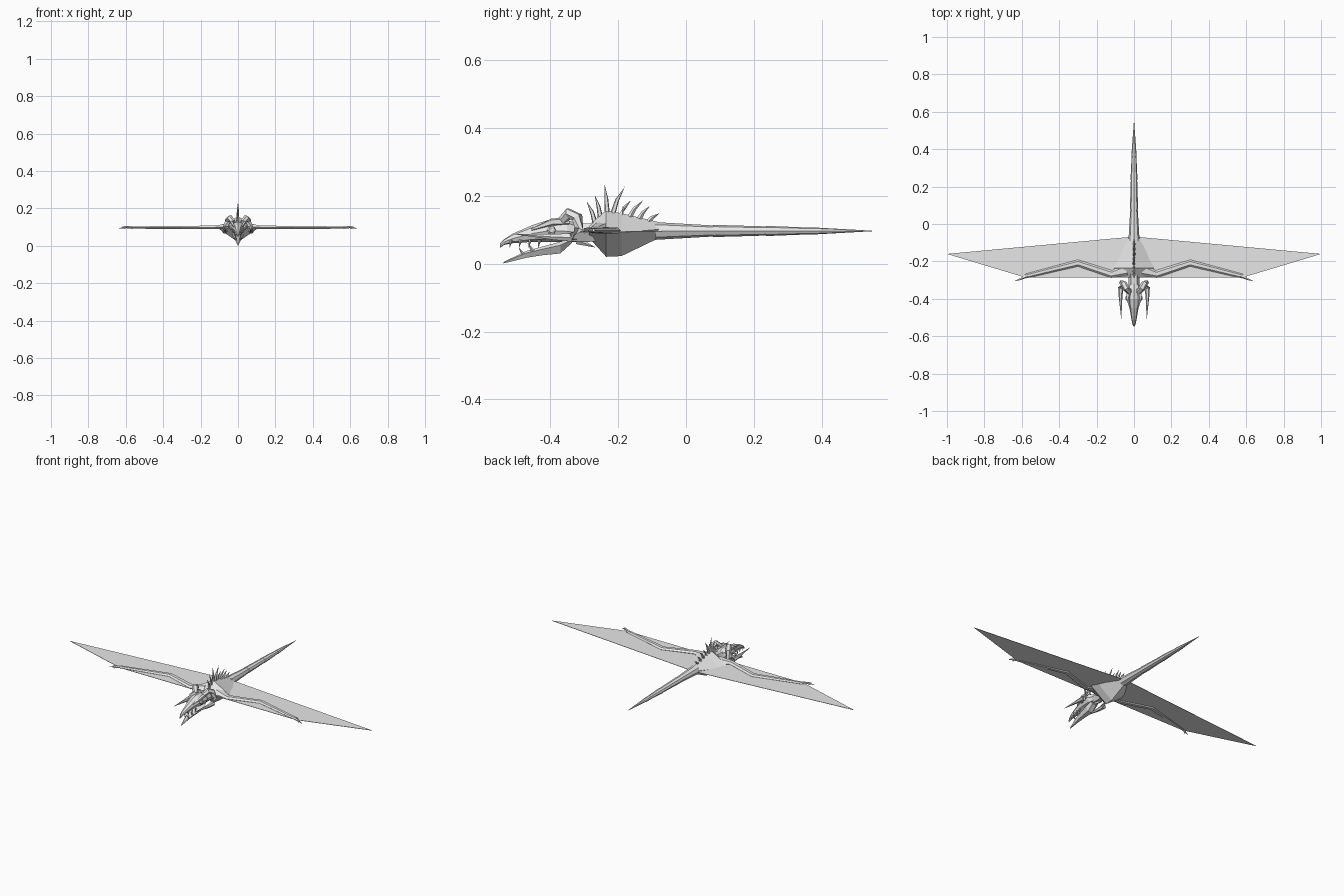
import bpy, bmesh, math
from mathutils import Vector

cube = bpy.data.objects.get("Cube")
if cube:
    bpy.data.objects.remove(cube, do_unlink=True)

grey = bpy.data.materials.new("pale_grey")
grey.use_nodes = True
grey.diffuse_color = (0.8, 0.8, 0.8, 1)
grey.node_tree.nodes["Principled BSDF"].inputs["Base Color"].default_value = (0.8, 0.8, 0.8, 1)


def finish(name, bm, mirror=False):
    bmesh.ops.recalc_face_normals(bm, faces=bm.faces)
    mesh = bpy.data.meshes.new(name)
    bm.to_mesh(mesh)
    bm.free()
    mesh.materials.append(grey)
    obj = bpy.data.objects.new(name, mesh)
    bpy.context.collection.objects.link(obj)
    if mirror:
        obj.modifiers.new("mirror", 'MIRROR').use_mirror_merge = False
    return obj


def skin(bm, rings):
    """Join rings of points with faces and close both ends."""
    rows = [[bm.verts.new(p) for p in ring] for ring in rings]
    n = len(rows[0])
    for a, b in zip(rows, rows[1:]):
        for i in range(n):
            j = (i + 1) % n
            bm.faces.new((a[i], a[j], b[j], b[i]))
    bm.faces.new(rows[0])
    bm.faces.new(rows[-1])


def loft(name, sections, sides, belt=0.5):
    """Sections are (y, half width, low z, high z); belt is the height of the widest line."""
    rings = []
    for y, w, lo, hi in sections:
        mid = lo + (hi - lo) * belt
        ring = []
        for i in range(sides):
            a = math.tau * i / sides
            s = math.sin(a)
            ring.append((w * math.cos(a), y, mid + s * ((hi - mid) if s > 0 else (mid - lo))))
        rings.append(ring)
    bm = bmesh.new()
    skin(bm, rings)
    return finish(name, bm)


def tube(bm, path, radii, sides=6, flat=1.0):
    """Tapered limb along a path; flat squashes it in z."""
    pts = [Vector(p) for p in path]
    rings = []
    for k, p in enumerate(pts):
        d = (pts[min(k + 1, len(pts) - 1)] - pts[max(k - 1, 0)]).normalized()
        ref = Vector((0, 0, 1)) if abs(d.z) < 0.9 else Vector((0, 1, 0))
        u = d.cross(ref).normalized()
        v = u.cross(d)
        ring = []
        for i in range(sides):
            a = math.tau * i / sides
            off = (u * math.cos(a) + v * math.sin(a)) * radii[k]
            off.z *= flat
            ring.append(p + off)
        rings.append(ring)
    skin(bm, rings)


# Torso: a keeled, diamond-shaped chest
loft("torso", [(-0.285, 0.06, 0.075, 0.115), (-0.235, 0.11, 0.02, 0.157),
               (-0.19, 0.09, 0.022, 0.148), (-0.08, 0.03, 0.075, 0.122)], 4, 0.55)

# Tail: overlapping tapered segments
tail = [(-0.09, 0.030, 0.026), (0.08, 0.022, 0.018), (0.235, 0.019, 0.015),
        (0.365, 0.014, 0.011), (0.547, 0.001, 0.001)]
for n, (a, b) in enumerate(zip(tail, tail[1:])):
    loft("tail_segment_%d" % (n + 1),
         [(a[0], a[1], 0.096 - a[2], 0.096 + a[2]),
          (b[0], b[1] * 0.9, 0.096 - b[2] * 0.9, 0.096 + b[2] * 0.9)], 8)

# Wing membranes: one thin sheet for each side
bm = bmesh.new()
outline = [(0, -0.285), (0.585, -0.285), (1, -0.16), (0.03, -0.07), (0, -0.07)]
bm.faces.new([bm.verts.new((x, y, 0.094)) for x, y in outline])
sheet = bmesh.ops.extrude_face_region(bm, geom=bm.faces[:])
top = [e for e in sheet["geom"] if isinstance(e, bmesh.types.BMVert)]
bmesh.ops.translate(bm, verts=top, vec=(0, 0, 0.002))
finish("wing_membrane", bm, True)

# Wing arms
bm = bmesh.new()
tube(bm, [(0.04, -0.245, 0.105), (0.12, -0.268, 0.099), (0.3, -0.209, 0.097), (0.58, -0.279, 0.098)],
     [0.035, 0.02, 0.018, 0.012], 6, 0.55)
finish("wing_arm", bm, True)

# Small claws at the wrists
bm = bmesh.new()
for x, y, z in [(0.638, -0.305, 0.093), (0.62, -0.302, 0.103), (0.61, -0.3, 0.088)]:
    tube(bm, [(0.565, -0.275, 0.098), (0.6, -0.291, 0.1), (x, y, z)], [0.008, 0.006, 0.0005], 5)
finish("wrist_claws", bm, True)

# Back spines: (base y, base z, tip y, tip z)
bm = bmesh.new()
for y0, z0, y1, z1 in [(-0.268, 0.12, -0.292, 0.182), (-0.252, 0.135, -0.268, 0.2),
                       (-0.232, 0.15, -0.24, 0.233), (-0.215, 0.148, -0.18, 0.226),
                       (-0.192, 0.143, -0.163, 0.185), (-0.165, 0.138, -0.127, 0.185),
                       (-0.137, 0.132, -0.108, 0.168), (-0.11, 0.124, -0.08, 0.147)]:
    mid = (0, y0 + (y1 - y0) * 0.35, (z0 + z1) / 2)
    tube(bm, [(0, y0, z0), mid, (0, y1, z1)], [0.008, 0.006, 0.0004], 5)
finish("back_spines", bm)

# Neck
loft("neck", [(-0.25, 0.035, 0.06, 0.13), (-0.29, 0.03, 0.06, 0.122), (-0.34, 0.03, 0.062, 0.12)], 6)
bm = bmesh.new()
tube(bm, [(0, -0.32, 0.068), (0, -0.268, 0.048)], [0.012, 0.0005], 5)
finish("throat_spike", bm)

# Skull running into a hooked upper beak
loft("skull", [(-0.31, 0.024, 0.065, 0.115), (-0.35, 0.04, 0.062, 0.128), (-0.40, 0.036, 0.064, 0.13),
               (-0.45, 0.024, 0.064, 0.114), (-0.51, 0.014, 0.06, 0.088),
               (-0.535, 0.009, 0.055, 0.072), (-0.548, 0.003, 0.046, 0.06)], 8)

# Lower jaw, dropped open
loft("lower_jaw", [(-0.335, 0.026, 0.06, 0.075), (-0.37, 0.03, 0.026, 0.066), (-0.42, 0.024, 0.022, 0.052),
                   (-0.47, 0.016, 0.015, 0.038), (-0.537, 0.002, 0, 0.005)], 6, 0.7)

# Brow ridges
bm = bmesh.new()
tube(bm, [(0.026, -0.345, 0.125), (0.033, -0.395, 0.122), (0.02, -0.455, 0.1)], [0.012, 0.011, 0.003], 5)
finish("brow_ridge", bm, True)

# Eyes: faceted studs on the cheeks
bm = bmesh.new()
tube(bm, [(0.025, -0.395, 0.098), (0.041, -0.397, 0.098), (0.045, -0.397, 0.098)], [0.014, 0.013, 0.007], 6)
finish("eye", bm, True)

# Curled horns: up and back from the skull, then forward to a point
bm = bmesh.new()
tube(bm, [(0.025, -0.365, 0.125), (0.042, -0.345, 0.147), (0.054, -0.32, 0.135),
          (0.064, -0.315, 0.1), (0.070, -0.34, 0.077), (0.072, -0.385, 0.078), (0.068, -0.508, 0.087)],
     [0.014, 0.017, 0.017, 0.016, 0.015, 0.010, 0.0005], 6)
finish("curled_horn", bm, True)

# Teeth on both jaws
bm = bmesh.new()
for k in range(4):
    y = -0.43 - 0.028 * k
    x = 0.022 - 0.004 * k
    tube(bm, [(x, y, 0.07), (x, y - 0.005, 0.048)], [0.005, 0.0004], 4)
tube(bm, [(0.014, -0.45, 0.036), (0.014, -0.466, 0.061)], [0.006, 0.0004], 4)
tube(bm, [(0.01, -0.48, 0.028), (0.01, -0.492, 0.046)], [0.005, 0.0004], 4)
finish("teeth", bm, True)
